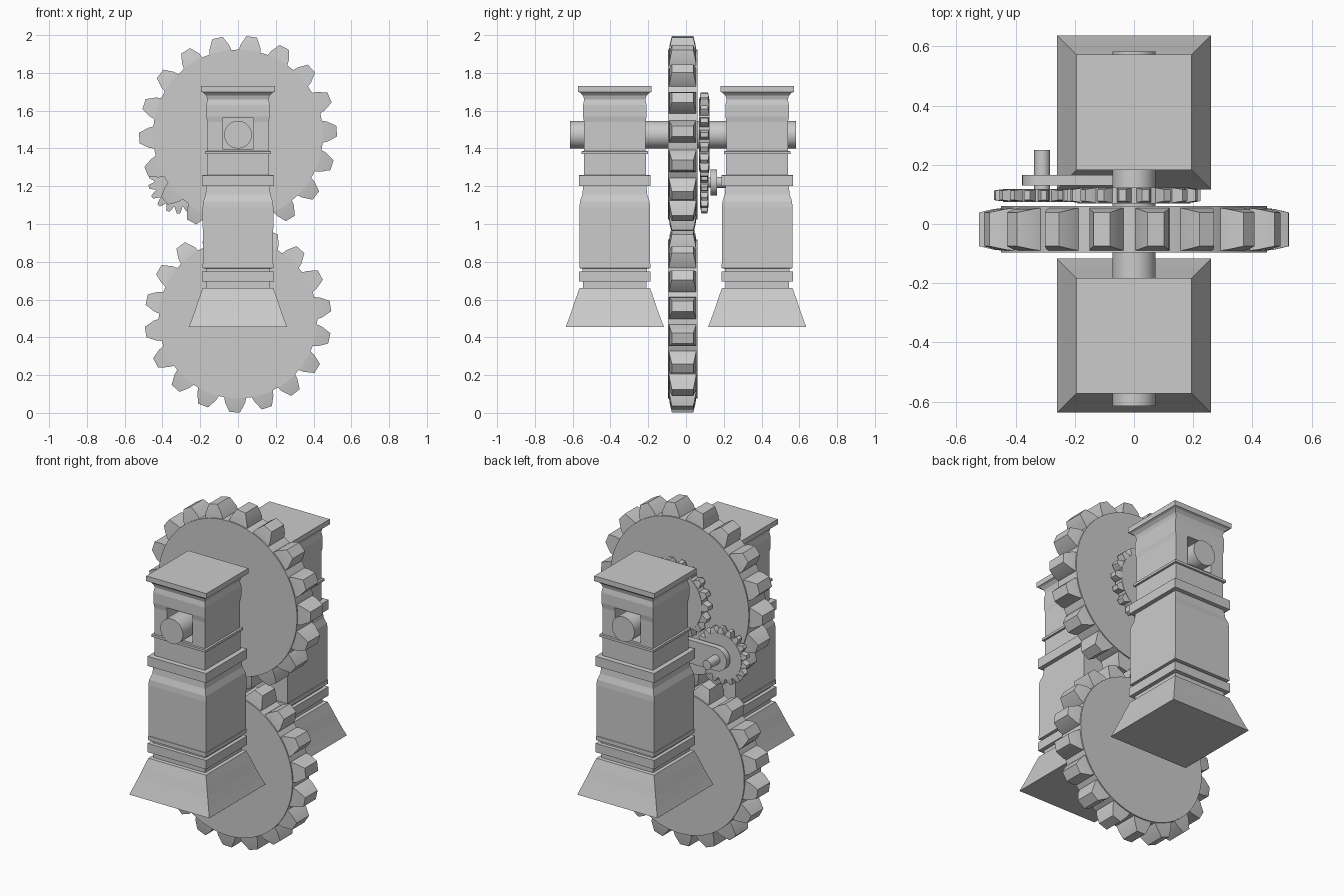
import bpy, bmesh
from math import pi, cos, sin, radians
from mathutils import Matrix, Vector

if "Cube" in bpy.data.objects:
    bpy.data.objects.remove(bpy.data.objects["Cube"])


def finish(bm, name, smooth=False):
    bmesh.ops.recalc_face_normals(bm, faces=bm.faces[:])
    me = bpy.data.meshes.new(name)
    bm.to_mesh(me)
    bm.free()
    ob = bpy.data.objects.new(name, me)
    bpy.context.collection.objects.link(ob)
    if smooth:
        bpy.ops.object.select_all(action='DESELECT')
        ob.select_set(True)
        bpy.context.view_layer.objects.active = ob
        bpy.ops.object.shade_smooth_by_angle(angle=radians(30))
    return ob


def add_rings(bm, rings):
    """Bridge a list of equal point loops and cap both ends."""
    loops = [[bm.verts.new(p) for p in r] for r in rings]
    n = len(loops[0])
    for a, b in zip(loops, loops[1:]):
        for i in range(n):
            j = (i + 1) % n
            bm.faces.new((a[i], a[j], b[j], b[i]))
    bm.faces.new(loops[0][::-1])
    bm.faces.new(loops[-1])


def circle_y(r, y, x, z, n):
    return [(x + r * cos(2 * pi * i / n), y, z + r * sin(2 * pi * i / n)) for i in range(n)]


def rod(name, r, y0, y1, x, z, n=48):
    bm = bmesh.new()
    add_rings(bm, [circle_y(r, y0, x, z, n), circle_y(r, y1, x, z, n)])
    return finish(bm, name, True)


def gear(name, x, y, z, r_body, r_tip, half, start, teeth=18, k=1.0):
    bm = bmesh.new()
    # disc
    add_rings(bm, [circle_y(r_body, y + s * half, x, z, 72) for s in (-1, 1)])
    # tapered teeth: (radius, half tangential width, half depth)
    mid = r_body + 0.3 * (r_tip - r_body)
    sections = [(r_body - 0.012 * k, 0.06 * k, half * 0.93),
                (mid, 0.053 * k, half * 0.88),
                (r_tip - 0.003 * k, 0.028 * k, half * 0.73)]
    for i in range(teeth):
        a = radians(start) + 2 * pi * i / teeth
        rad, tan = Vector((cos(a), 0, sin(a))), Vector((-sin(a), 0, cos(a)))
        c = Vector((x, y, z))
        add_rings(bm, [[c + rad * r + tan * w * sx + Vector((0, d * sy, 0))
                        for sx, sy in ((-1, -1), (1, -1), (1, 1), (-1, 1))]
                       for r, w, d in sections])
    return finish(bm, name, True)


AX = 1.473  # axle height

# large meshing gears
gear("upper_gear", 0, -0.018, AX, 0.45, 0.526, 0.078, 2)
gear("lower_gear", 0, -0.018, 0.497, 0.42, 0.497, 0.078, 8)

# small drive gears behind the upper gear
gear("axle_small_gear", 0, 0.097, AX, 0.19, 0.226, 0.027, 0, k=0.43)
gear("crank_pinion", -0.31, 1 * 0.097, 1.22, 0.132, 0.165, 0.022, 8, k=0.33)

# main axle, crank handle and crank arm pivot
rod("axle", 0.073, -0.615, 0.582, 0, AX)
rod("crank_handle", 0.027, 0.09, 0.25, -0.31, 1.22, 24)
rod("crank_pivot", 0.03, 0.13, 0.25, 0, 1.22, 24)

# crank arm with rounded ends
bm = bmesh.new()
outline = []
for cx, a0 in ((-0.31, pi / 2), (0.0, -pi / 2)):
    for i in range(17):
        a = a0 + pi * i / 16
        outline.append((cx + 0.068 * cos(a), 1.22 + 0.068 * sin(a)))
add_rings(bm, [[(px, y, pz) for px, pz in outline] for y in (0.13, 0.165)])
finish(bm, "crank_arm", True)

# square pillars: (half width, height)
profile = [(0.26, 0.455), (0.243, 0.50), (0.225, 0.55), (0.205, 0.61), (0.187, 0.66),
           (0.168, 0.662), (0.168, 0.695), (0.19, 0.696), (0.19, 0.748), (0.17, 0.749),
           (0.17, 0.765), (0.188, 0.766), (0.188, 0.79), (0.186, 0.791), (0.187, 1.09),
           (0.184, 1.12), (0.172, 1.155), (0.167, 1.20), (0.19, 1.202), (0.19, 1.258),
           (0.164, 1.26), (0.164, 1.37), (0.175, 1.371), (0.175, 1.385), (0.163, 1.386),
           (0.163, 1.54), (0.168, 1.57), (0.168, 1.63), (0.162, 1.66), (0.168, 1.68),
           (0.183, 1.695), (0.195, 1.70), (0.195, 1.73)]
for name, cy in (("front_pillar", -0.377), ("back_pillar", 0.377)):
    bm = bmesh.new()
    add_rings(bm, [[(sx * h, cy + sy * h, z) for sx, sy in ((-1, -1), (1, -1), (1, 1), (-1, 1))]
                   for h, z in profile])
    pillar = finish(bm, name)
    # square bearing window cut through the pillar
    bm = bmesh.new()
    bmesh.ops.create_cube(bm, size=1, matrix=Matrix.Translation((0, cy, 1.48))
                          @ Matrix.Diagonal((0.165, 0.7, 0.165, 1)))
    cutter = finish(bm, name + "_window_cutter")
    mod = pillar.modifiers.new("window", 'BOOLEAN')
    mod.operation = 'DIFFERENCE'
    mod.solver = 'EXACT'
    mod.object = cutter
    bpy.context.view_layer.objects.active = pillar
    bpy.ops.object.modifier_apply(modifier=mod.name)
    bpy.data.objects.remove(cutter)
